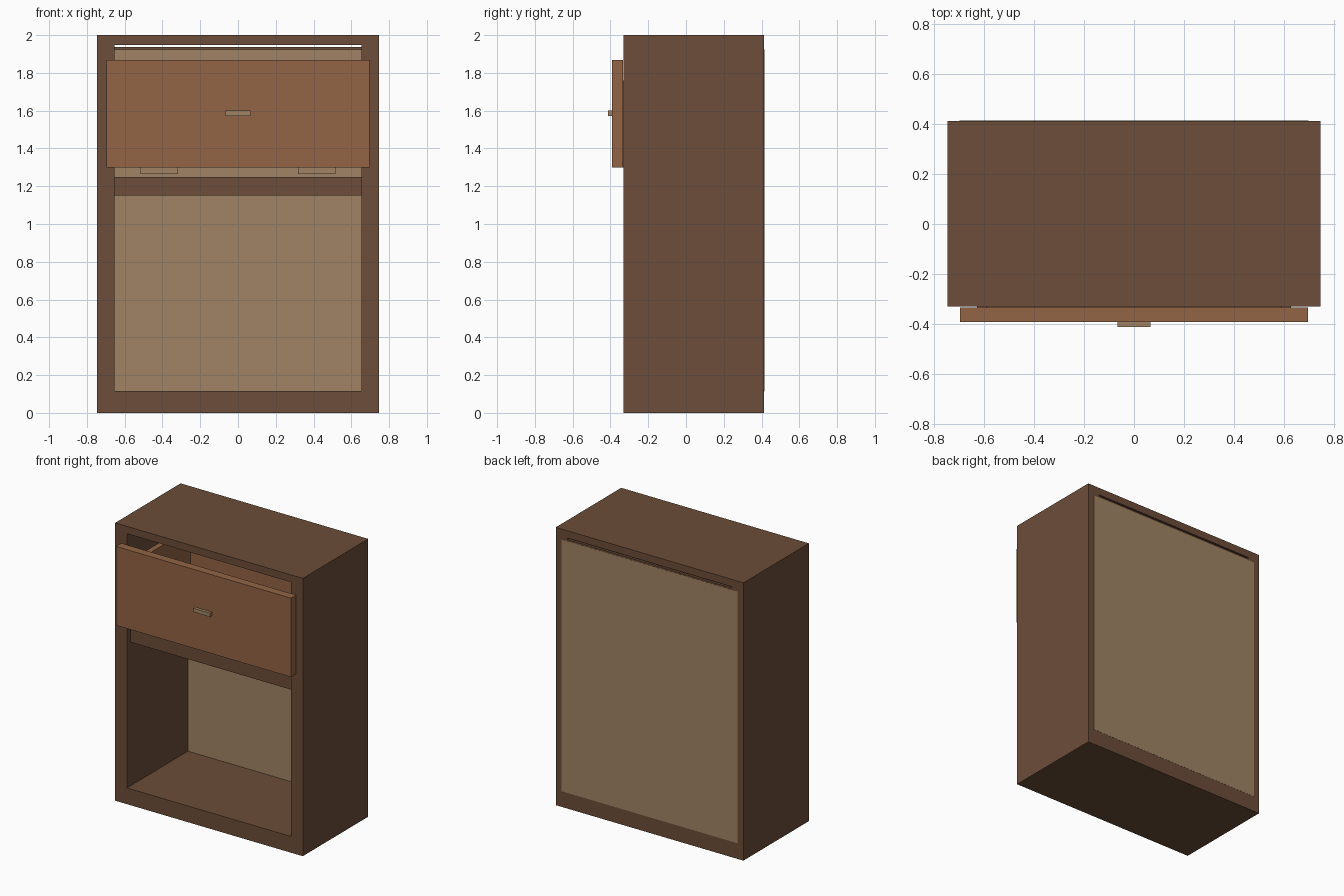
import bpy
import bmesh
from mathutils import Vector

cube = bpy.data.objects.get("Cube")
if cube:
    bpy.data.objects.remove(cube, do_unlink=True)


def material(name, colour):
    mat = bpy.data.materials.new(name)
    mat.use_nodes = True
    mat.diffuse_color = (*colour, 1)
    mat.node_tree.nodes["Principled BSDF"].inputs["Base Color"].default_value = (*colour, 1)
    return mat


DARK = material("dark walnut", (0.150, 0.074, 0.041))
WARM = material("warm brown wood", (0.287, 0.127, 0.060))
TAN = material("pale tan wood", (0.352, 0.231, 0.130))


def box(name, mat, x, y, z):
    """Box given by its (low, high) extent on each axis."""
    bm = bmesh.new()
    bmesh.ops.create_cube(bm, size=1)
    low, high = (Vector(p) for p in zip(x, y, z))
    for v in bm.verts:
        v.co = (low + high) / 2 + v.co * (high - low)
    mesh = bpy.data.meshes.new(name)
    bm.to_mesh(mesh)
    bm.free()
    mesh.materials.append(mat)
    obj = bpy.data.objects.new(name, mesh)
    bpy.context.collection.objects.link(obj)
    return obj


def pair(name, mat, x, y, z):
    """The same box on both sides of the centre."""
    box("left_" + name, mat, x, y, z)
    box("right_" + name, mat, (-x[1], -x[0]), y, z)


WIDE, INNER = 0.747, 0.653
FRONT, BACK = -0.33, 0.414
PANEL_FRONT = 0.363
span = (-INNER, INNER)

# Cabinet carcass
pair("cabinet_side", DARK, (INNER, WIDE), (FRONT, BACK), (0, 2))
box("cabinet_base", DARK, span, (FRONT, BACK), (0, 0.117))
box("cabinet_top", DARK, span, (FRONT, BACK), (1.947, 2))
box("middle_shelf", DARK, span, (-0.288, PANEL_FRONT), (1.15, 1.25))

# Back panel with a thin rail above it, leaving a slit under the top
box("back_panel", TAN, (-0.7, 0.7), (PANEL_FRONT, BACK + 0.001), (0.113, 1.925))
box("back_rail", DARK, span, (PANEL_FRONT + 0.01, BACK), (1.925, 1.937))

# Drawer box, open at the top
TRAY_FRONT, TRAY_BACK = -0.334, 0.345
pair("drawer_side", WARM, (0.59, 0.63), (TRAY_FRONT, TRAY_BACK), (1.3, 1.76))
box("drawer_back", WARM, (-0.59, 0.59), (0.305, TRAY_BACK), (1.3, 1.76))
box("drawer_bottom", WARM, (-0.59, 0.59), (TRAY_FRONT, 0.305), (1.3, 1.34))
pair("drawer_runner", TAN, (0.318, 0.515), (-0.3, 0.3), (1.265, 1.3))

# Drawer front and pull
box("drawer_front", WARM, (-0.697, 0.697), (-0.393, TRAY_FRONT), (1.3, 1.868))
box("drawer_handle", TAN, (-0.067, 0.067), (-0.414, -0.393), (1.572, 1.6))
